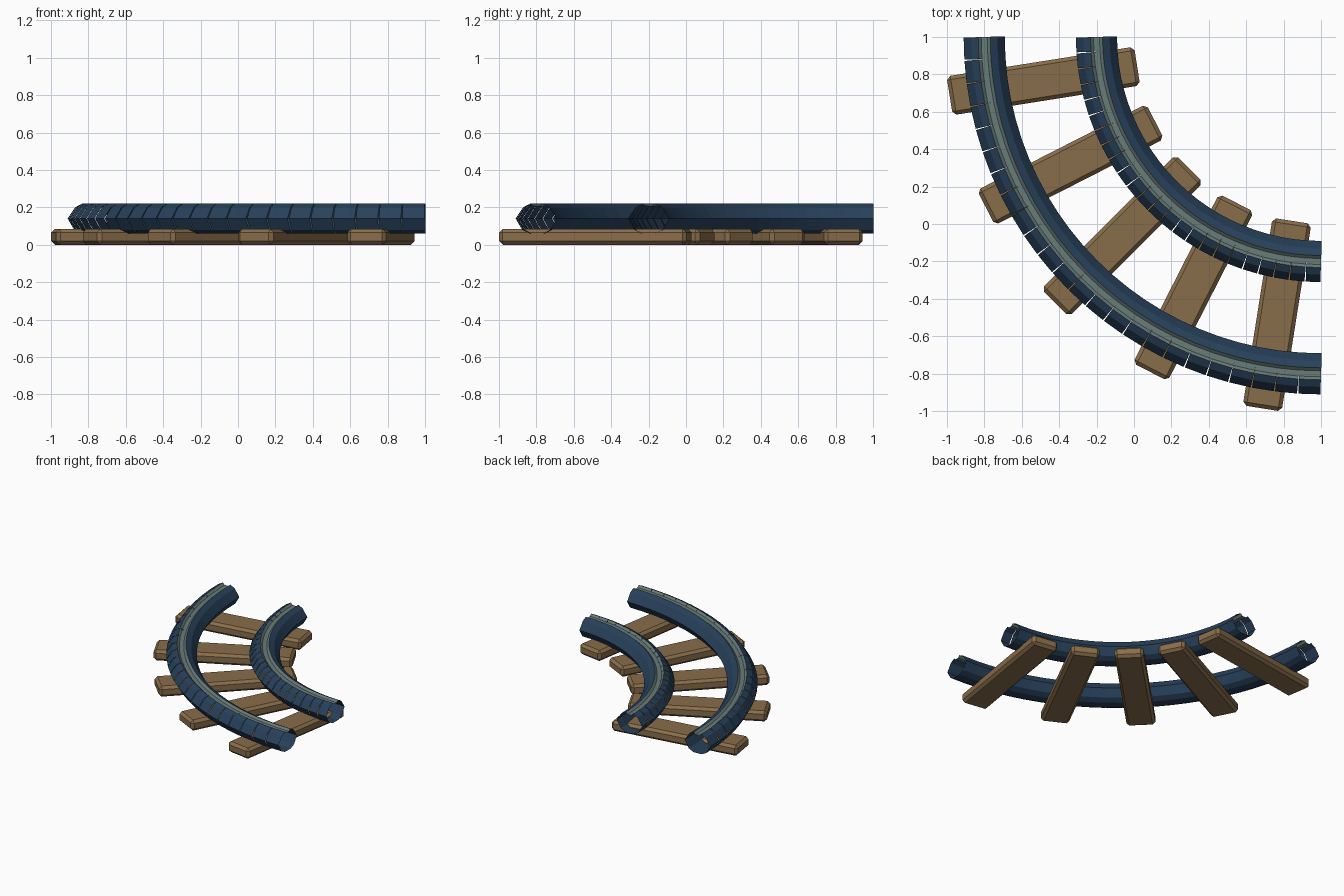
import bpy
import bmesh
from math import radians, sin, cos, tan
from mathutils import Matrix, Vector

cube = bpy.data.objects.get("Cube")
if cube:
    bpy.data.objects.remove(cube, do_unlink=True)


def material(name, rgb):
    mat = bpy.data.materials.new(name)
    mat.use_nodes = True
    mat.diffuse_color = (*rgb, 1)
    mat.node_tree.nodes["Principled BSDF"].inputs["Base Color"].default_value = (*rgb, 1)
    return mat


WOOD = material("wood brown", (0.25, 0.155, 0.07))
BLUE = material("rail blue", (0.021, 0.053, 0.105))
GREY = material("groove grey", (0.14, 0.20, 0.19))

CENTRE = Vector((1, 1, 0))   # centre of the curve
SEGMENTS = 24


def make_object(name, bm, mats):
    mesh = bpy.data.meshes.new(name)
    bm.to_mesh(mesh)
    bm.free()
    obj = bpy.data.objects.new(name, mesh)
    for mat in mats:
        mesh.materials.append(mat)
    bpy.context.collection.objects.link(obj)
    return obj


# Rail cross-section: right half from the groove floor round to the bottom
HALF = [(0.016, 0.205), (0.032, 0.22), (0.07, 0.20), (0.11, 0.14),
        (0.075, 0.08), (0.035, 0.06)]
PROFILE = HALF + [(-x, z) for x, z in reversed(HALF)]


def rail(name, radius):
    """Hollow rail of straight pieces that fan open on the outside."""
    bm = bmesh.new()
    step = radians(90 / SEGMENTS)
    half_length = radius * tan(step / 2)
    for i in range(SEGMENTS):
        angle = radians(180) + (i + 0.5) * step
        out = Vector((cos(angle), sin(angle), 0))
        along = Vector((-sin(angle), cos(angle), 0))
        rings = [[bm.verts.new(CENTRE + out * (radius + x) + along * s + Vector((0, 0, z)))
                  for x, z in PROFILE] for s in (-half_length, half_length)]
        n = len(PROFILE)
        for k in range(n):
            j = (k + 1) % n
            face = bm.faces.new((rings[0][k], rings[0][j], rings[1][j], rings[1][k]))
            # the groove floor and its two sloping walls are grey
            face.material_index = 1 if k in (0, n - 2, n - 1) else 0
            face.normal_update()
            # aim faces away from the tube's core
            core = CENTRE + out * radius + Vector((0, 0, 0.14))
            if face.normal.dot(face.calc_center_median() - core) < 0:
                face.normal_flip()
    return make_object(name, bm, [BLUE, GREY])


rail("outer_rail", 1.8)
rail("inner_rail", 1.2)

# Sleepers: chamfered planks fanned round the curve
for i in range(5):
    angle = radians(189 + 18 * i)
    bm = bmesh.new()
    bmesh.ops.create_cube(bm, size=1, matrix=Matrix.Diagonal((1.015, 0.21, 0.085, 1)))
    bmesh.ops.bevel(bm, geom=bm.edges[:], offset=0.02, segments=1, affect='EDGES')
    middle = CENTRE + Vector((cos(angle), sin(angle), 0)) * 1.503 + Vector((0, 0, 0.0425))
    bm.transform(Matrix.Translation(middle) @ Matrix.Rotation(angle, 4, 'Z'))
    make_object(f"sleeper_{i + 1}", bm, [WOOD])
